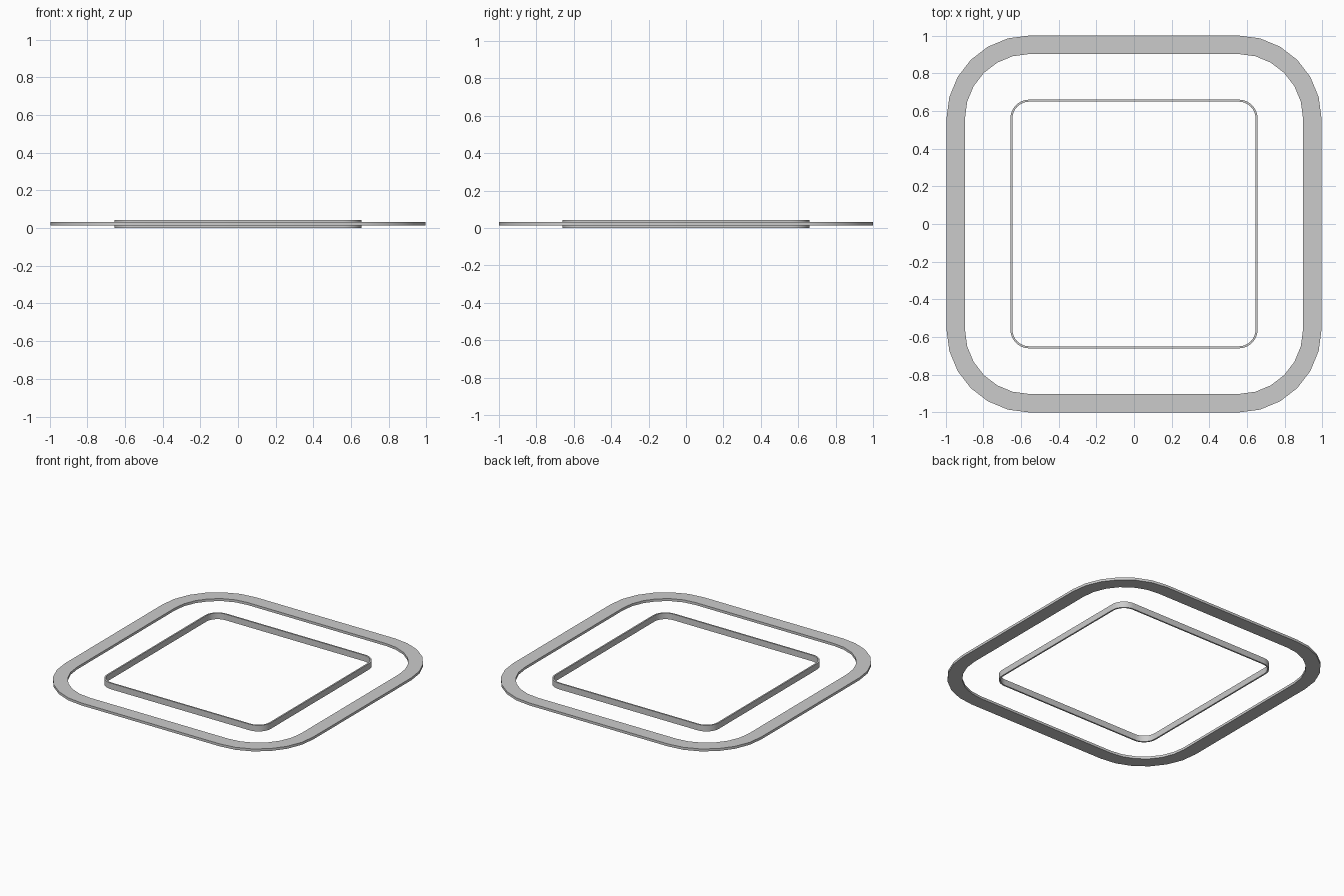
import bpy, bmesh
from math import sin, cos, pi

if "Cube" in bpy.data.objects:
    bpy.data.objects.remove(bpy.data.objects["Cube"])


def rounded_rect(hx, hy, r, seg):
    """Outline of a rounded rectangle, counter-clockwise."""
    pts = []
    for q, (sx, sy) in enumerate([(1, 1), (-1, 1), (-1, -1), (1, -1)]):
        for i in range(seg + 1):
            a = (q + i / seg) * pi / 2
            pts.append((sx * (hx - r) + r * cos(a), sy * (hy - r) + r * sin(a)))
    return pts


def frame(name, hx, hy, r, width, z0, z1, seg):
    """Closed rounded frame: four loops bridged around the section."""
    outer = rounded_rect(hx, hy, r, seg)
    inner = rounded_rect(hx - width, hy - width, r - width, seg)
    bm = bmesh.new()
    loops = [[bm.verts.new((x, y, z)) for x, y in pts]
             for pts, z in ((outer, z0), (outer, z1), (inner, z1), (inner, z0))]
    n = len(outer)
    for k in range(4):
        a, b = loops[k], loops[(k + 1) % 4]
        for i in range(n):
            j = (i + 1) % n
            bm.faces.new((a[i], a[j], b[j], b[i]))
    bmesh.ops.recalc_face_normals(bm, faces=bm.faces)
    mesh = bpy.data.meshes.new(name)
    bm.to_mesh(mesh)
    bm.free()
    ob = bpy.data.objects.new(name, mesh)
    bpy.context.collection.objects.link(ob)
    bpy.context.view_layer.objects.active = ob
    bpy.ops.object.select_all(action='DESELECT')
    ob.select_set(True)
    bpy.ops.object.shade_smooth_by_angle(angle=pi / 6)
    return ob


# wide flat outer band
frame("outer_band", 0.995, 1.0, 0.44, 0.098, 0.0135, 0.0315, 6)
# thin, taller inner rim
frame("inner_rim", 0.656, 0.66, 0.10, 0.011, 0.0, 0.044, 8)
